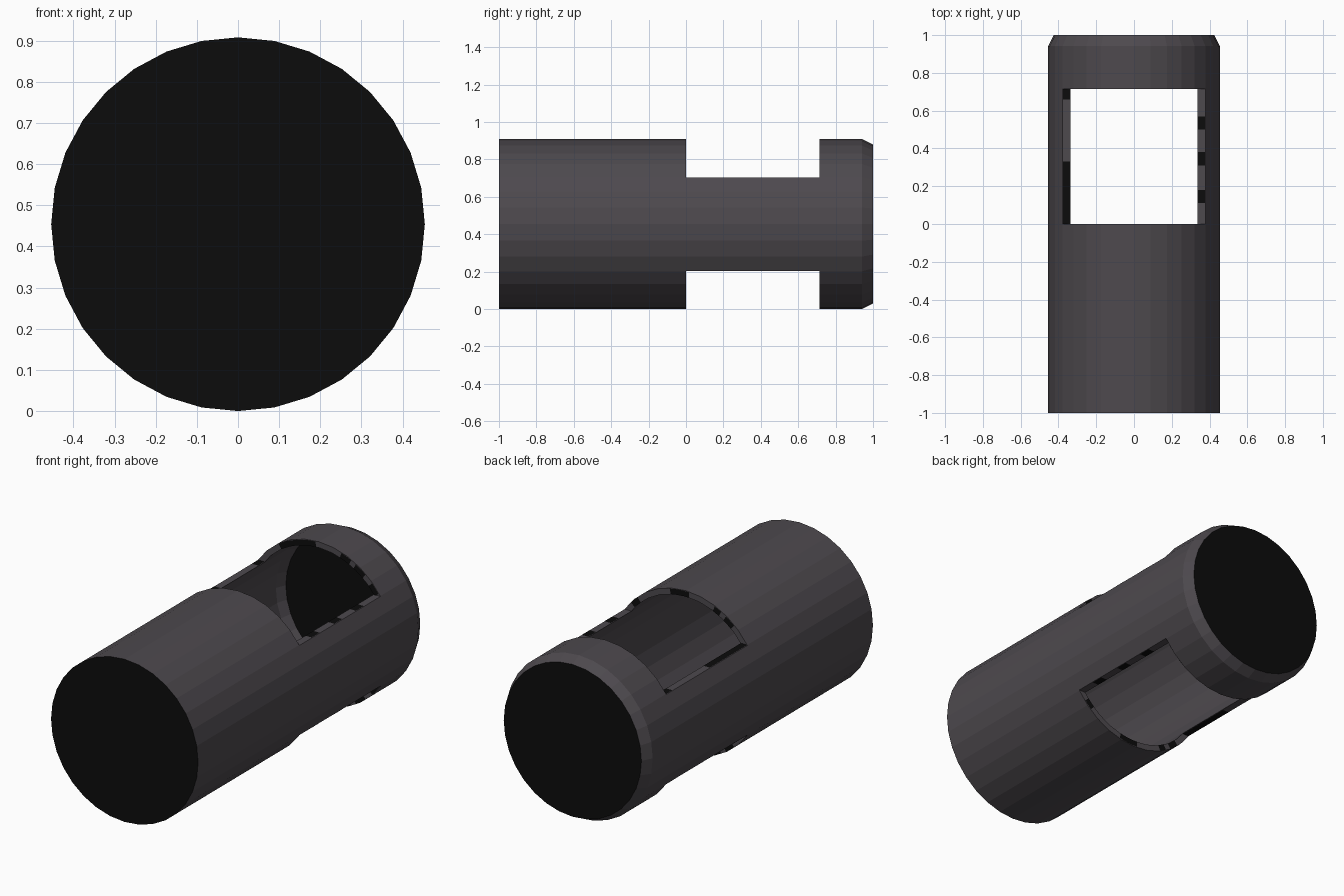
import bpy, bmesh, math

if "Cube" in bpy.data.objects:
    bpy.data.objects.remove(bpy.data.objects["Cube"])

R, RI, ZC, N = 0.454, 0.421, 0.454, 32
Y0, Y1, CUT = 0.0, 0.715, 0.25      # window along y, height of its ledges from the axis


def material(name, rgb):
    m = bpy.data.materials.new(name)
    m.diffuse_color = (*rgb, 1)
    m.use_nodes = True
    m.node_tree.nodes["Principled BSDF"].inputs["Base Color"].default_value = m.diffuse_color
    return m


grey = material("charcoal grey", (0.075, 0.067, 0.076))
black = material("black", (0.0035, 0.0035, 0.0035))


def finish(name, bm, mats):
    me = bpy.data.meshes.new(name)
    bm.to_mesh(me)
    bm.free()
    for m in mats:
        me.materials.append(m)
    ob = bpy.data.objects.new(name, me)
    bpy.context.collection.objects.link(ob)
    return ob


def lathe(bm, profile, inward=False):
    """Closed drum around the y axis; end discs get material 1."""
    rings = [[bm.verts.new((r * math.sin(2 * math.pi * i / N), y,
                            ZC + r * math.cos(2 * math.pi * i / N)))
              for i in range(N)] for r, y in profile]
    faces = []
    for a, b in zip(rings, rings[1:]):
        for i in range(N):
            j = (i + 1) % N
            faces.append(bm.faces.new((a[i], b[i], b[j], a[j])))
    caps = [bm.faces.new(rings[0]), bm.faces.new(rings[-1][::-1])]
    for c in caps:
        c.material_index = 1
    bmesh.ops.recalc_face_normals(bm, faces=faces + caps)
    if inward:
        bmesh.ops.reverse_faces(bm, faces=faces + caps)


# hollow drum with a chamfered back end
bm = bmesh.new()
lathe(bm, [(R, -1), (R, 0.942), (0.425, 1)])
lathe(bm, [(RI, -0.99), (RI, 0.935), (0.398, 0.99)], inward=True)
tube = finish("tube_body", bm, [grey, black])

# windows cut through top and bottom
bm = bmesh.new()
for s in (1, -1):
    g = bmesh.ops.create_cube(bm, size=1)
    for v in g["verts"]:
        v.co = (v.co.x * 1.2, (Y0 + Y1) / 2 + v.co.y * (Y1 - Y0),
                ZC + s * (CUT + 0.2) + v.co.z * 0.4)
cutter = finish("window_cutter", bm, [grey])
cutter.hide_render = True
cutter.hide_set(True)
mod = tube.modifiers.new("windows", 'BOOLEAN')
mod.operation = 'DIFFERENCE'
mod.solver = 'EXACT'
mod.object = cutter

# dark patches painted on the window rims
bm = bmesh.new()
E = 0.002
ledges = [(-1, 0.0, 0.33), (-1, 0.66, Y1), (1, 0.11, 0.18), (1, 0.31, 0.38), (1, 0.5, 0.57)]
xo, xi = math.sqrt(R * R - CUT * CUT) - 0.002, math.sqrt(RI * RI - CUT * CUT)
front_arc = [(-0.02, 0.10), (-0.22, -0.18), (-0.30, -0.25), (0.30, 0.34)]
back_arc = [(-0.25, -0.02), (0.14, 0.20), (0.23, 0.29), (0.33, 0.37)]
for s in (1, -1):
    for side, a, b in ledges:
        z = ZC + s * (CUT + E)
        quad = [bm.verts.new((side * x, y, z)) for x, y in ((xi, a), (xo, a), (xo, b), (xi, b))]
        f = bm.faces.new(quad)
        f.normal_update()
        if f.normal.z * s < 0:
            f.normal_flip()
    for y, arcs in ((Y0 + E, front_arc), (Y1 - E, back_arc)):
        for a, b in arcs:
            steps = 4
            t0, t1 = math.asin(a / R), math.asin(b / R)
            pairs = []
            for k in range(steps + 1):
                t = t0 + (t1 - t0) * k / steps
                pairs.append([bm.verts.new((r * math.sin(t), y, ZC + s * r * math.cos(t)))
                              for r in (RI, R - 0.003)])
            for p, q in zip(pairs, pairs[1:]):
                f = bm.faces.new((p[0], p[1], q[1], q[0]))
                f.normal_update()
                if f.normal.y * (1 if y < 0.3 else -1) < 0:
                    f.normal_flip()
finish("rim_patches", bm, [black])
